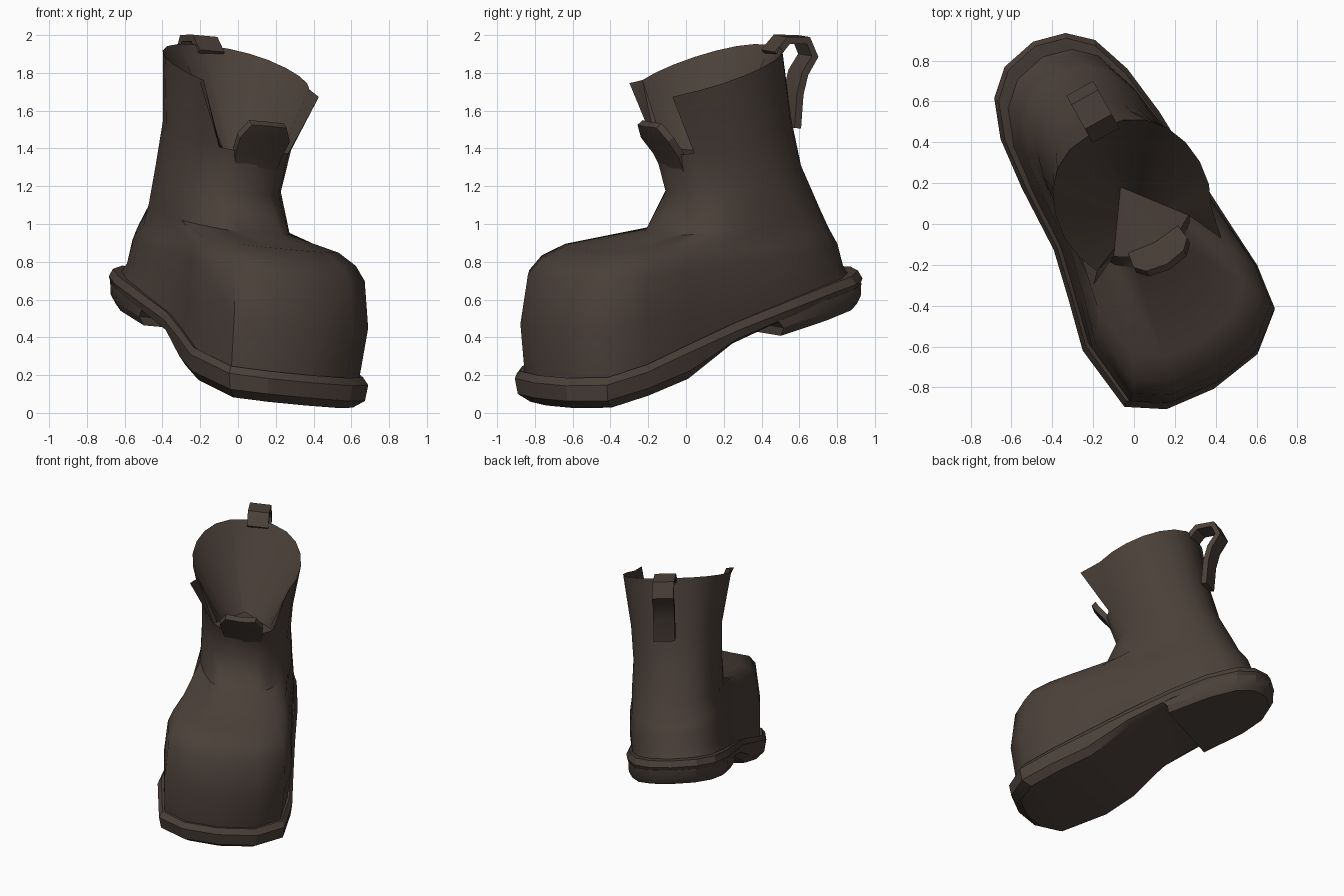
import bpy, bmesh, math
from mathutils import Vector

cube = bpy.data.objects.get("Cube")
if cube:
    bpy.data.objects.remove(cube, do_unlink=True)

brown = bpy.data.materials.new("dark brown leather")
brown.use_nodes = True
brown.diffuse_color = (0.07, 0.051, 0.041, 1)
brown.node_tree.nodes["Principled BSDF"].inputs["Base Color"].default_value = (0.07, 0.051, 0.041, 1)

YAW, ROLL, N = math.radians(29), 0.08, 20


def place(s, t, z):
    """Foot coordinates (s towards toe, t sideways) to the model frame."""
    return Vector((s * math.sin(YAW) + t * math.cos(YAW),
                   -s * math.cos(YAW) + t * math.sin(YAW), z - ROLL * t))


def lerp_table(table, s):
    for (a, va), (b, vb) in zip(table, table[1:]):
        if s <= b:
            f = max(0, (s - a) / (b - a))
            return va + (vb - va) * f
    return table[-1][1]


def make(name, verts, faces, angle=40, flip=False):
    bm = bmesh.new()
    vs = [bm.verts.new(v) for v in verts]
    for f in faces:
        bm.faces.new([vs[i] for i in f])
    bmesh.ops.remove_doubles(bm, verts=bm.verts, dist=0.0005)
    bmesh.ops.recalc_face_normals(bm, faces=bm.faces)
    if flip:
        bmesh.ops.reverse_faces(bm, faces=bm.faces)
    mesh = bpy.data.meshes.new(name)
    bm.to_mesh(mesh)
    bm.free()
    mesh.materials.append(brown)
    ob = bpy.data.objects.new(name, mesh)
    bpy.context.collection.objects.link(ob)
    bpy.ops.object.select_all(action='DESELECT')
    ob.select_set(True)
    bpy.context.view_layer.objects.active = ob
    bpy.ops.object.shade_smooth_by_angle(angle=math.radians(angle))
    return ob


def loft(rings, skip=lambda r, i: False):
    n = len(rings[0])
    verts = [v for ring in rings for v in ring]
    faces = [(r * n + i, r * n + (i + 1) % n, (r + 1) * n + (i + 1) % n, (r + 1) * n + i)
             for r in range(len(rings) - 1) for i in range(n) if not skip(r, i)]
    return verts, faces


def cap(start, n):
    """Strip of faces across a ring of n points."""
    faces = []
    for i in range(n // 2):
        f = [start + i, start + i + 1, start + (n - i - 1) % n, start + (n - i) % n]
        f = list(dict.fromkeys(f))
        if len(f) > 2:
            faces.append(f)
    return faces


# Footprint, from the back of the heel round the left side to the toe
OUTLINE = [(-1.02, 0), (-.98, .16), (-.88, .27), (-.68, .34), (-.42, .375),
           (-.1, .39), (.2, .41), (.47, .43), (.7, .4), (.85, .22),
           (.895, -.05), (.87, -.3), (.76, -.475), (.42, -.52), (.17, -.46),
           (-.08, -.405), (-.42, -.395), (-.68, -.37), (-.87, -.3), (-.98, -.18)]
RIM = [(-1.02, .77), (-.6, .67), (0, .47), (.4, .31), (.65, .22), (.9, .19)]
THICK = [(-.42, .1), (-.1, .11), (.1, .19), (.4, .165), (.9, .155)]


def foot_ring(back, front, heel_w, toe_w, shift, height):
    ring = []
    for s, t in OUTLINE:
        f = (s + 1.02) / 1.915
        s2 = back + (front - back) * f
        w = heel_w + (toe_w - heel_w) * f
        ring.append(place(s2, shift - .03 + (t + .03) * w, height(s2)))
    return ring


def shaft_ring(back, front, half, mid, z, slope):
    ring = []
    for i in range(N):
        a = 2 * math.pi * i / N
        s = (back + front) / 2 - (front - back) / 2 * math.cos(a)
        t = mid + half * math.copysign(abs(math.sin(a)) ** .8, math.sin(a))
        ring.append(place(s, t, z - slope * s))
    return ring


def rim(s):
    return lerp_table(RIM, s)


# Upper: foot contours, then shaft contours
rings = [foot_ring(-.955, .845, .9, .92, 0, lambda s: rim(s) - .02),
         foot_ring(-.9, .875, .88, .97, .02, lambda s: .62 - .2 * s),
         foot_ring(-.86, .84, .87, .93, .03, lambda s: .81 - .12 * s),
         foot_ring(-.83, .78, .87, .85, .035, lambda s: .87 - .1 * s),
         foot_ring(-.8, .66, .86, .72, .04, lambda s: .92 - .09 * s),
         shaft_ring(-.75, .22, .32, .03, .98, .15),
         shaft_ring(-.63, .09, .31, .03, 1.18, .23),
         shaft_ring(-.56, .16, .32, .045, 1.42, .28),
         shaft_ring(-.49, .27, .38, .05, 1.78, .35)]
ankle, collar = rings[-2], rings[-1]
# spread the two front corners of the collar
collar[8] = place(.27, .34, 1.70)
collar[12] = place(.165, -.32, 1.72)
top = len(rings) - 2
make("boot_upper", *loft(rings, lambda r, i: r == top and 8 <= i < 12), angle=50)

# Lining: funnel from the collar down to a floor behind the tongue
apex = place(-.19, .03, 1.38)
order = [(12 + k) % N for k in range(17)]
upper = [collar[i] for i in order]
lower = [apex.lerp(ankle[12] if k < 8 else ankle[8], abs(k - 8) / 8) for k in range(17)]
verts = upper + lower + ankle[9:12]
faces = [(k, k + 1, 18 + k, 17 + k) for k in range(16)]
loop = [33, 34, 35, 36, 17]
faces += [(25, a, b) for a, b in zip(loop, loop[1:])]
make("lining", verts, faces, flip=True)

# Tongue: tapered flap leaning forwards
rows = [(.12, 1.28, .12), (.165, 1.375, .14), (.235, 1.46, .15), (.28, 1.53, .105)]
verts = []
for s, z, w in rows:
    for ds, dz in ((0, 0), (-.03, .025)):
        for k in (-1, 0, 1):
            verts.append(place(s + ds - .02 * abs(k), .045 + w * k, z + dz - .01))
faces = []
for r in range(3):
    a, b = 6 * r, 6 * r + 6
    for k in (0, 1, 3, 4):
        faces.append((a + k, a + k + 1, b + k + 1, b + k))
    for k in (0, 2):
        faces.append((a + k, a + k + 3, b + k + 3, b + k))
for e in (0, 18):
    faces += [(e + k, e + k + 1, e + k + 4, e + k + 3) for k in (0, 1)]
make("tongue", verts, faces, angle=30)


# Sole: welt lip, side wall and arched underside
def sole_ring(size, drop):
    return [place(-.05 + (s + .05) * size[0], -.03 + (t + .03) * size[1], rim(s) - drop(s))
            for s, t in OUTLINE]


sole = [sole_ring((.94, .89), lambda s: 0),
        sole_ring((.975, .95), lambda s: -.005),
        sole_ring((1, 1), lambda s: .035),
        sole_ring((.985, .97), lambda s: .75 * lerp_table(THICK, s)),
        sole_ring((.92, .86), lambda s: lerp_table(THICK, s))]
verts, faces = loft(sole)
make("sole", verts, faces + cap(0, N) + cap(4 * N, N), angle=25)

# Heel block under the back of the sole
heel_pts = [OUTLINE[(16 + k) % N] for k in range(9)]


def heel_ring(size, drop, front):
    return [place(-.7 + (s + .7) * size + (front if s > -.5 else 0), t * size, rim(s) - drop)
            for s, t in heel_pts]


heel = [heel_ring(.98, .06, .1), heel_ring(.97, .13, .04), heel_ring(.9, .175, .06)]
verts, faces = loft(heel)
make("heel", verts, faces + [tuple(range(9)), tuple(range(18, 27))], angle=25)

# Pull loop: flat strap folded over the back of the collar
path = [(-.46, 1.91), (-.53, 1.985), (-.65, 1.985), (-.69, 1.9),
        (-.63, 1.81), (-.6, 1.7), (-.585, 1.52)]
strap = []
for i, (s, z) in enumerate(path):
    p, q = path[max(i - 1, 0)], path[min(i + 1, len(path) - 1)]
    n = Vector((p[1] - q[1], q[0] - p[0])).normalized() * .02
    strap.append([place(s + k * n.x, .09 + w, z + k * n.y)
                  for k, w in ((1, .075), (1, -.075), (-1, -.075), (-1, .075))])
verts, faces = loft(strap)
end = 4 * (len(path) - 1)
make("pull_loop", verts, faces + [(0, 1, 2, 3), tuple(range(end, end + 4))], angle=25)
